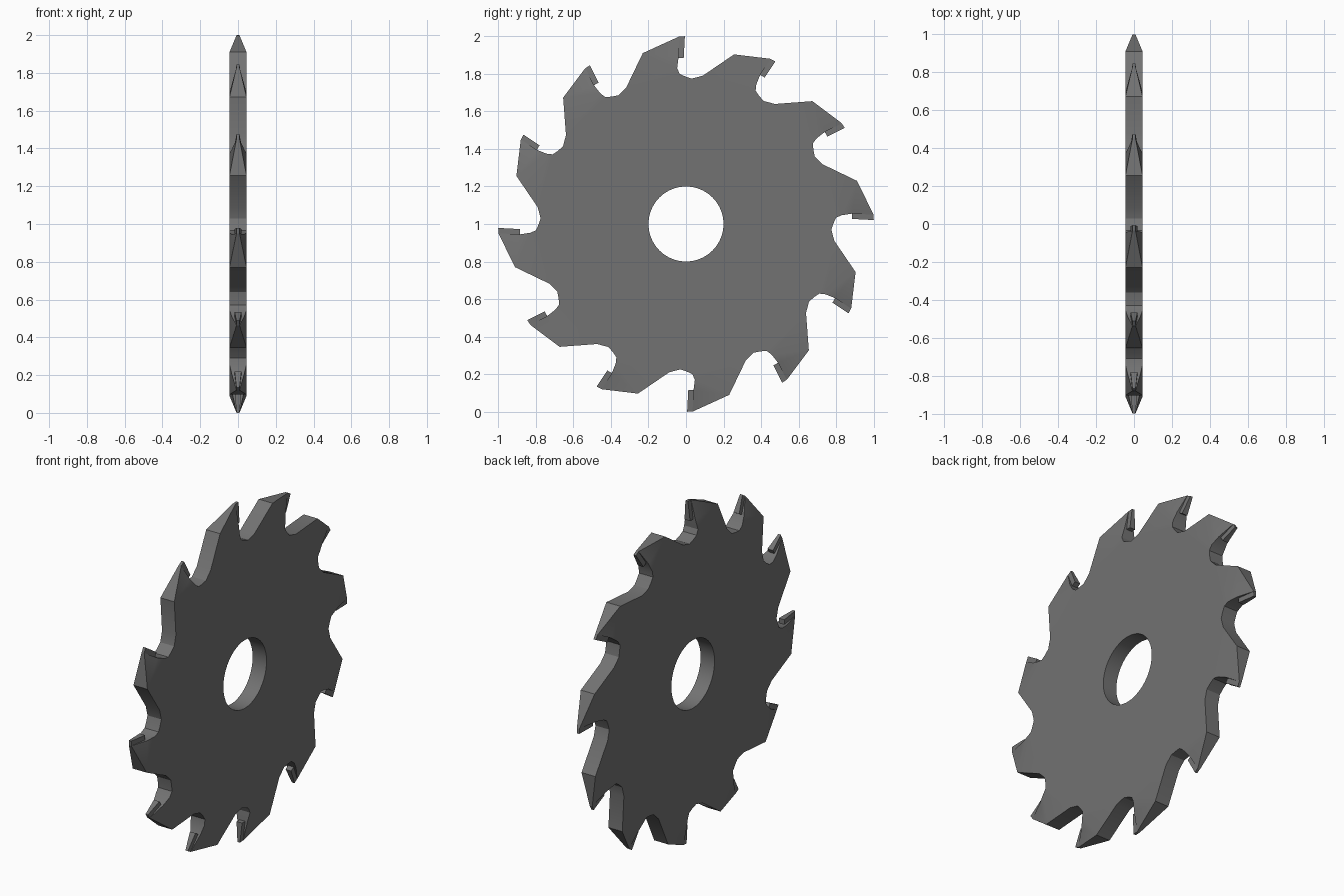
import bpy, bmesh, math

if "Cube" in bpy.data.objects:
    bpy.data.objects.remove(bpy.data.objects["Cube"])

TEETH, HALF, HOLE_R, HOLE_N = 12, 0.045, 0.2, 40
# One tooth going clockwise: (y, height above hub, half thickness)
TOOTH = [(-0.23, 0.91, HALF), (-0.035, 0.999, 0.008), (-0.04, 0.885, 0.033),
         (-0.047, 0.83, HALF), (-0.034, 0.80, HALF), (-0.005, 0.786, HALF),
         (0.03, 0.774, HALF), (0.09, 0.79, HALF)]

steel = bpy.data.materials.new("dark_steel")
steel.diffuse_color = (0.17, 0.17, 0.17, 1)
steel.use_nodes = True
steel.node_tree.nodes["Principled BSDF"].inputs["Base Color"].default_value = steel.diffuse_color


def rot(y, z, k):
    a = -2 * math.pi * k / TEETH
    return y * math.cos(a) - z * math.sin(a), 1 + y * math.sin(a) + z * math.cos(a)


def tip(y, z, k):
    # Most teeth are ground slightly shorter and further back than the top and bottom ones
    if k % 6:
        y -= 0.015
        if k % 3 and z > 0.95:
            z -= 0.012
    return rot(y, z, k)


def finish(bm, name):
    bmesh.ops.recalc_face_normals(bm, faces=bm.faces)
    me = bpy.data.meshes.new(name)
    bm.to_mesh(me)
    bm.free()
    me.materials.append(steel)
    ob = bpy.data.objects.new(name, me)
    bpy.context.collection.objects.link(ob)
    bpy.ops.object.select_all(action='DESELECT')
    ob.select_set(True)
    bpy.context.view_layer.objects.active = ob
    bpy.ops.object.shade_smooth_by_angle(angle=math.radians(25))
    return ob


# Blade body: toothed outline, tapered tooth flanks and arbor hole
bm = bmesh.new()
rims, holes = [], []
n = len(TOOTH)
for s in (-1, 1):
    rim = []
    for k in range(TEETH):
        for i, (y, z, w) in enumerate(TOOTH):
            p = tip(y, z, k) if i in (1, 2) else rot(y, z, k)
            rim.append(bm.verts.new((s * w, *p)))
    hole = [bm.verts.new((s * HALF, HOLE_R * math.cos(2 * math.pi * i / HOLE_N),
                          1 + HOLE_R * math.sin(2 * math.pi * i / HOLE_N)))
            for i in range(HOLE_N)]
    flat = [v for i, v in enumerate(rim) if i % n not in (1, 2)]
    edges = []
    for loop in (flat, hole):
        for i, v in enumerate(loop):
            edges.append(bm.edges.new((v, loop[(i + 1) % len(loop)])))
    bmesh.ops.triangle_fill(bm, edges=edges, use_beauty=True, use_dissolve=False)
    for k in range(TEETH):
        a, b, c, d = rim[k * n:k * n + 4]
        bm.faces.new((a, b, c))
        bm.faces.new((a, c, d))
    rims.append(rim)
    holes.append(hole)
for l0, l1 in (rims, holes):
    for i in range(len(l0)):
        j = (i + 1) % len(l0)
        bm.faces.new((l0[i], l0[j], l1[j], l1[i]))
finish(bm, "saw_blade")

# Cutting inserts on the front of each tooth
bm = bmesh.new()
for k in range(TEETH):
    ring = []
    for y, z, w in ((-0.044, 0.885, 0.018), (-0.012, 0.885, 0.018),
                    (-0.006, 1.0, 0.008), (-0.036, 0.998, 0.008)):
        p = tip(y, z, k)
        ring.append([bm.verts.new((s * w, *p)) for s in (-1, 1)])
    for i in range(4):
        a, b = ring[i], ring[(i + 1) % 4]
        bm.faces.new((a[0], b[0], b[1], a[1]))
    for s in (0, 1):
        bm.faces.new([r[s] for r in ring])
finish(bm, "cutting_tips")
